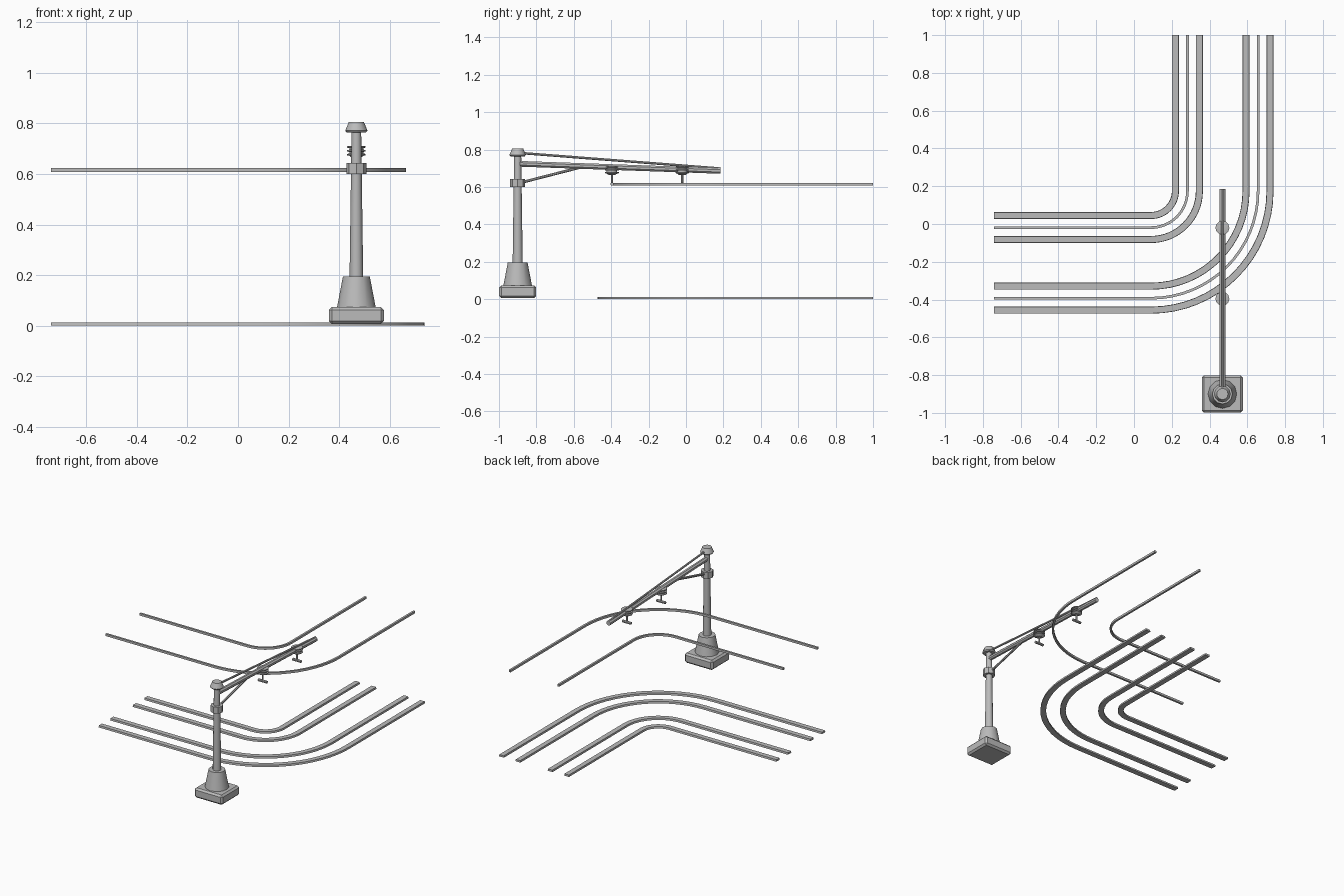
import bpy, bmesh, math
from mathutils import Vector

cube = bpy.data.objects.get("Cube")
if cube:
    bpy.data.objects.remove(cube, do_unlink=True)

grey = bpy.data.materials.new("plain_grey")
grey.use_nodes = True
grey.diffuse_color = (0.5, 0.5, 0.5, 1)
grey.node_tree.nodes["Principled BSDF"].inputs["Base Color"].default_value = (0.5, 0.5, 0.5, 1)

MAST = Vector((0.468, -0.9, 0))


def finish(name, bm, loc=(0, 0, 0), smooth=0):
    bmesh.ops.recalc_face_normals(bm, faces=bm.faces)
    mesh = bpy.data.meshes.new(name)
    bm.to_mesh(mesh)
    bm.free()
    mesh.materials.append(grey)
    ob = bpy.data.objects.new(name, mesh)
    ob.location = loc
    bpy.context.collection.objects.link(ob)
    if smooth:
        bpy.ops.object.select_all(action='DESELECT')
        ob.select_set(True)
        bpy.context.view_layer.objects.active = ob
        bpy.ops.object.shade_smooth_by_angle(angle=math.radians(smooth))


def skin(name, rings, loc=(0, 0, 0), smooth=0):
    """Join successive rings of points and cap both ends."""
    bm = bmesh.new()
    loops = [[bm.verts.new(p) for p in ring] for ring in rings]
    n = len(loops[0])
    for a, b in zip(loops, loops[1:]):
        for i in range(n):
            j = (i + 1) % n
            bm.faces.new((a[i], a[j], b[j], b[i]))
    bm.faces.new(loops[0])
    bm.faces.new(loops[-1])
    finish(name, bm, loc, smooth)


def turned(name, profile, loc, sides=12, smooth=35):
    angles = [math.tau * i / sides for i in range(sides)]
    skin(name, [[(r * math.cos(a), r * math.sin(a), z) for a in angles]
                for r, z in profile], loc, smooth)


def bar(name, start, end, radius, sides=8):
    start, end = Vector(start), Vector(end)
    turn = (end - start).to_track_quat('Z', 'Y')
    offsets = [turn @ Vector((radius * math.cos(a), radius * math.sin(a), 0))
               for a in (math.tau * (i + 0.5) / sides for i in range(sides))]
    skin(name, [[p + o for o in offsets] for p in (start, end)])


def bend(name, radius, section, steps=16):
    """Sweep a section along a straight, a quarter turn and a straight."""
    cx, cy = 0.09, 0.174
    path = [((-0.74, cy - radius), -math.pi / 2)]
    for i in range(steps + 1):
        a = -math.pi / 2 * (1 - i / steps)
        path.append(((cx + radius * math.cos(a), cy + radius * math.sin(a)), a))
    path.append(((cx + radius, 1.0), 0))
    skin(name, [[(x + u * math.cos(a), y + u * math.sin(a), z)
                 for u, z in section] for (x, y), a in path], smooth=30)


# Two tracks of paired rails, with a square contact wire above each
rail = [(-0.0187, 0), (0.0187, 0), (0.017, 0.013), (-0.017, 0.013)]
wire = [(-0.007, 0.6075), (0.007, 0.6075), (0.007, 0.6225), (-0.007, 0.6225)]
for side, middle in (("inner", 0.193), ("outer", 0.567)):
    bend(side + "_track_near_rail", middle - 0.064, rail)
    bend(side + "_track_far_rail", middle + 0.063, rail)
    bend(side + "_overhead_wire", middle, wire)

# Bevelled foundation block
bm = bmesh.new()
bmesh.ops.create_cube(bm, size=1)
bmesh.ops.scale(bm, vec=(0.217, 0.198, 0.068), verts=bm.verts)
bmesh.ops.bevel(bm, geom=list(bm.edges), offset=0.012, segments=1, affect='EDGES')
finish("foundation_block", bm, MAST + Vector((0, 0, 0.04)))

# Mast
turned("mast_foot", [(0.077, 0.07), (0.053, 0.195)], MAST)
turned("mast_pole", [(0.027, 0.19), (0.019, 0.77)], MAST)
turned("mast_collar", [(0.04, 0.599), (0.04, 0.643)], MAST, sides=8)
turned("mast_cap", [(0.038, 0.764), (0.044, 0.771), (0.03, 0.805)], MAST)

# Cantilever arm, its stay and its brace
x = MAST.x
bar("cantilever_arm", (x, -0.895, 0.724), (x, 0.184, 0.686), 0.0165)
bar("upper_stay", (x, -0.89, 0.782), (x, 0.184, 0.699), 0.007)
bar("lower_brace", (x, -0.88, 0.624), (x, -0.56, 0.706), 0.008)

# Ribbed insulators with hangers and wire clamps
for label, y in (("near", -0.396), ("far", -0.02)):
    ribs = [(0.018, 0.664)]
    for z in (0.672, 0.687, 0.702):
        ribs += [(0.028, z), (0.037, z + 0.002), (0.037, z + 0.007), (0.028, z + 0.009)]
    turned(label + "_insulator", ribs, (x, y, 0))
    bar(label + "_hanger", (x, y, 0.615), (x, y, 0.67), 0.006)
    bar(label + "_wire_clamp", (x - 0.033, y, 0.616), (x + 0.033, y, 0.616), 0.009)
